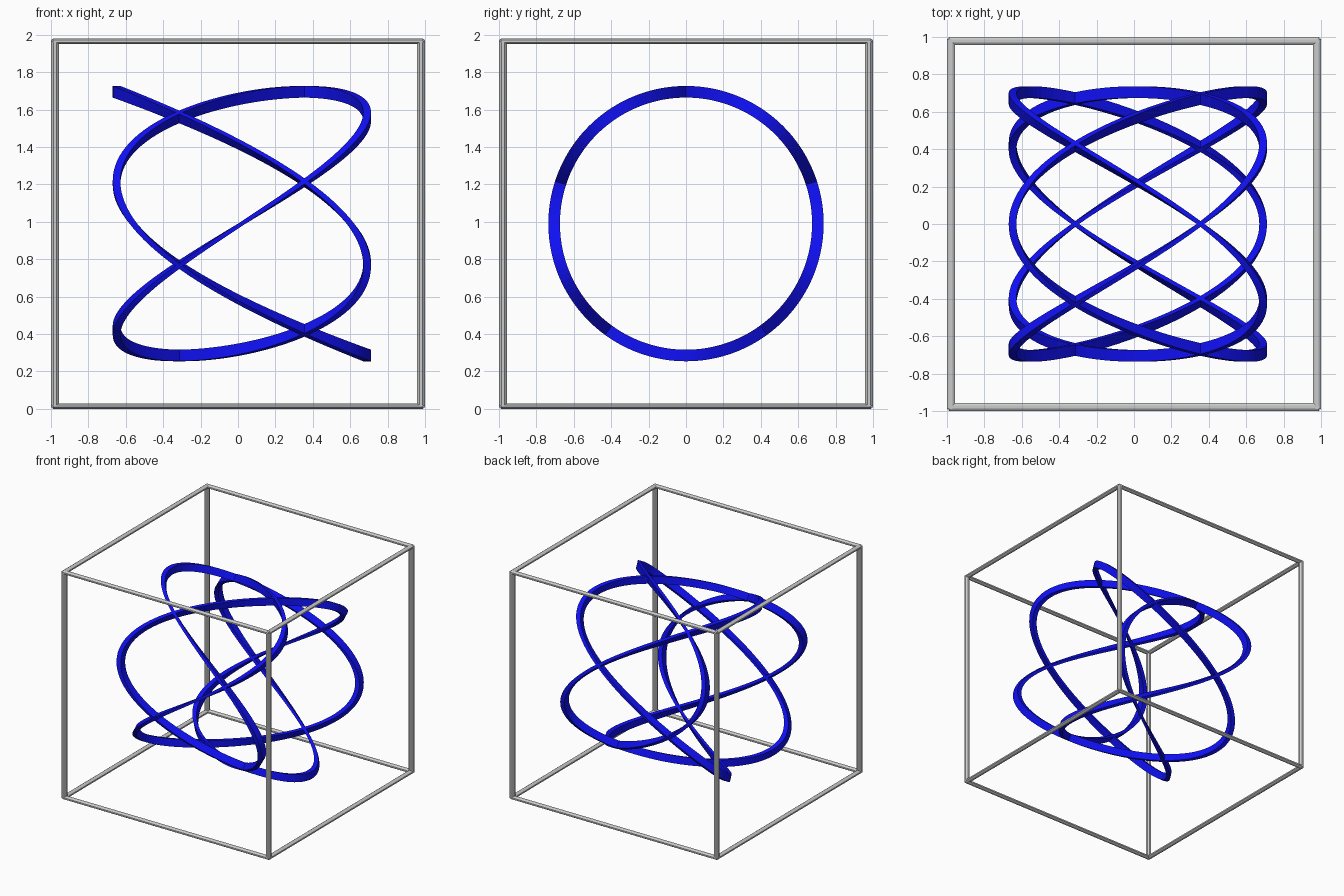
import bpy, bmesh
from math import sin, cos, pi
from mathutils import Matrix, Vector

if "Cube" in bpy.data.objects:
    bpy.data.objects.remove(bpy.data.objects["Cube"])


def make_object(name, bm, mat=None):
    bmesh.ops.recalc_face_normals(bm, faces=bm.faces)
    me = bpy.data.meshes.new(name)
    bm.to_mesh(me)
    bm.free()
    ob = bpy.data.objects.new(name, me)
    bpy.context.collection.objects.link(ob)
    if mat:
        me.materials.append(mat)
    return ob


# Blue ribbon: rectangular section swept round a cylinder along x (5:3 wave)
blue = bpy.data.materials.new("blue")
blue.diffuse_color = (0.005, 0.005, 0.9, 1)
blue.use_nodes = True
blue.node_tree.nodes["Principled BSDF"].inputs["Base Color"].default_value = blue.diffuse_color

AMP, RAD, HALF, WIDE, STEPS = 0.67, 0.705, 0.031, 0.041, 480
bm = bmesh.new()
rings = []
for i in range(STEPS):
    t = 2 * pi * i / STEPS
    x = -AMP * cos(5 * t)
    ring = []
    for dx, dr in ((0, -HALF), (WIDE, -HALF), (WIDE, HALF), (0, HALF)):
        r = RAD + dr
        ring.append(bm.verts.new((x + dx, r * sin(3 * t), 0.99 + r * cos(3 * t))))
    rings.append(ring)
for i in range(STEPS):
    a, b = rings[i], rings[(i + 1) % STEPS]
    for k in range(4):
        j = (k + 1) % 4
        bm.faces.new((a[k], a[j], b[j], b[k]))
make_object("wave_ribbon", bm, blue)


# Grey cube frame: octagonal bars, the level ones slightly flattened
W, H = 0.042, 0.029
C = 1 - W / 2
LOW, HIGH = H / 2, 1.98 - H / 2


def bar(name, p, q, flat):
    p, q = Vector(p), Vector(q)
    d = q - p
    bm = bmesh.new()
    k = 0.5 / cos(pi / 8)
    bmesh.ops.create_cone(bm, cap_ends=True, segments=8, radius1=k, radius2=k,
                          depth=d.length,
                          matrix=Matrix.Rotation(pi / 8, 4, 'Z'))
    bmesh.ops.scale(bm, vec=(W, W, 1), verts=bm.verts)
    axis = d.to_track_quat('Z', 'Y').to_matrix().to_4x4()
    bmesh.ops.transform(bm, matrix=axis, verts=bm.verts)
    if flat:
        bmesh.ops.scale(bm, vec=(1, 1, H / W), verts=bm.verts)
    bmesh.ops.translate(bm, vec=(p + q) / 2, verts=bm.verts)
    make_object(name, bm)


E = C + 0.01
for s in (-1, 1):
    side = "left" if s < 0 else "right"
    face = "front" if s < 0 else "back"
    for label, z in (("bottom", LOW), ("top", HIGH)):
        bar(f"{label}_{face}_bar", (-E, s * C, z), (E, s * C, z), True)
        bar(f"{label}_{side}_bar", (s * C, -E, z), (s * C, E, z), True)
    for u in (-1, 1):
        end = "front" if u < 0 else "back"
        bar(f"{end}_{side}_post", (s * C, u * C, LOW), (s * C, u * C, HIGH), False)
